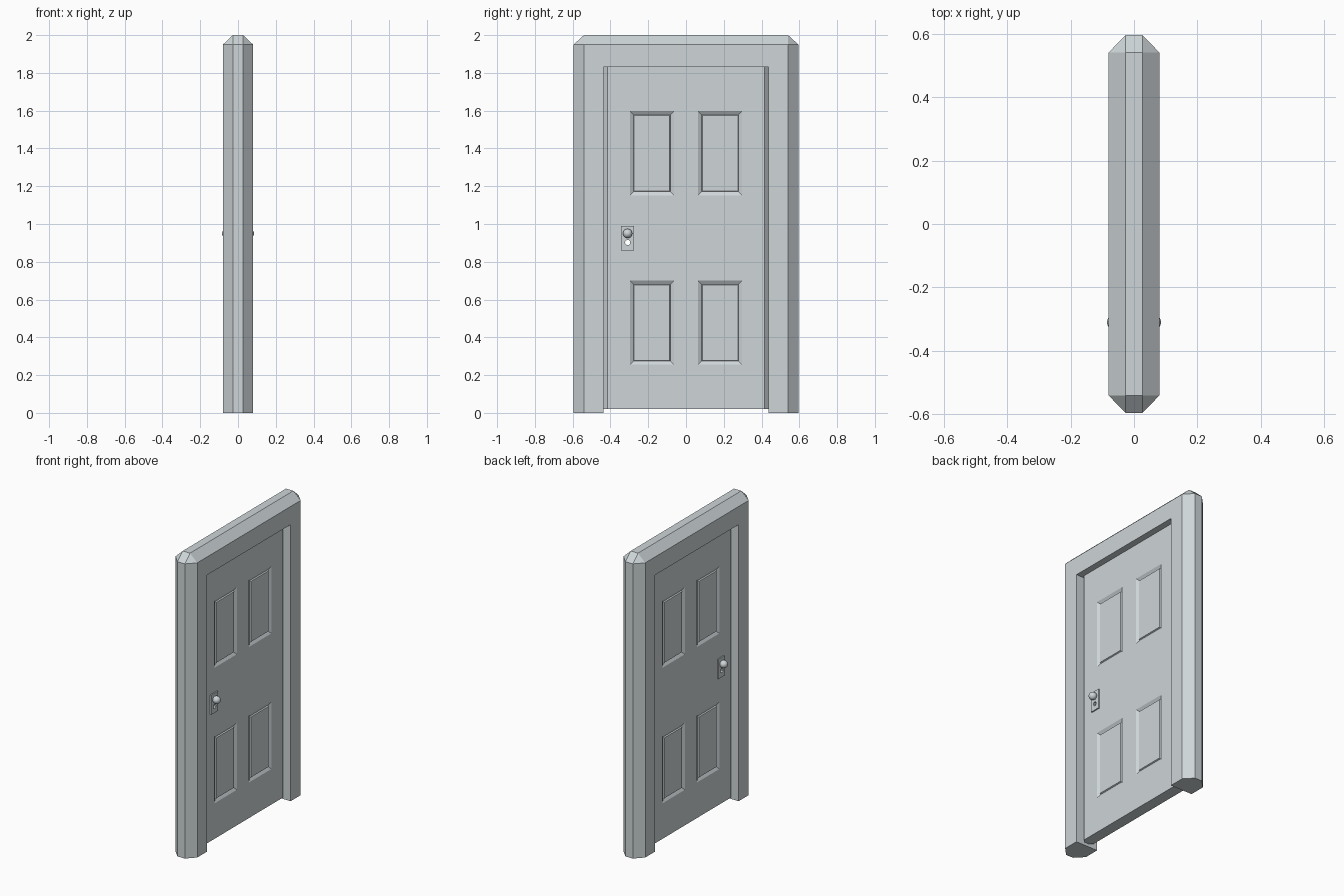
import bpy, bmesh, math
from mathutils import Matrix, Vector

if "Cube" in bpy.data.objects:
    bpy.data.objects.remove(bpy.data.objects["Cube"])


def material(name, rgb):
    m = bpy.data.materials.new(name)
    m.diffuse_color = (*rgb, 1)
    m.use_nodes = True
    m.node_tree.nodes["Principled BSDF"].inputs["Base Color"].default_value = m.diffuse_color
    return m


grey = material("pale_grey", (0.62, 0.67, 0.69))


def add_object(name, bm, smooth=False):
    bmesh.ops.recalc_face_normals(bm, faces=bm.faces[:])
    for f in bm.faces:
        f.smooth = smooth
    mesh = bpy.data.meshes.new(name)
    bm.to_mesh(mesh)
    bm.free()
    mesh.materials.append(grey)
    ob = bpy.data.objects.new(name, mesh)
    bpy.context.collection.objects.link(ob)
    return ob


def hull(points):
    bm = bmesh.new()
    for p in points:
        bm.verts.new(p)
    bmesh.ops.convex_hull(bm, input=bm.verts[:])
    bmesh.ops.dissolve_limit(bm, angle_limit=0.01, verts=bm.verts[:], edges=bm.edges[:])
    return bm


def box(name, lo, hi):
    return add_object(name, hull([(x, y, z) for x in (lo[0], hi[0])
                                  for y in (lo[1], hi[1]) for z in (lo[2], hi[2])]))


def cut(target, cutter):
    mod = target.modifiers.new("cut", 'BOOLEAN')
    mod.operation = 'DIFFERENCE'
    mod.solver = 'EXACT'
    mod.object = cutter
    cutter.hide_render = True
    cutter.hide_viewport = True
    cutter.display_type = 'WIRE'


OPEN_Y, OPEN_Z = 0.436, 1.83      # doorway half width and height
FACE_X = 0.037                    # door half thickness
LOCK_Y = -0.309

# Frame: block with chamfered outer edges, doorway cut out
pts = []
for sx in (-1, 1):
    for sy in (-1, 1):
        for x, y, z in ((0.08, 0.54, 0), (0.027, 0.595, 0), (0.08, 0.54, 1.95),
                        (0.027, 0.595, 1.95), (0.027, 0.54, 2)):
            pts.append((sx * x, sy * y, z))
frame = add_object("door_frame", hull(pts))
cut(frame, box("doorway_cutter", (-0.3, -OPEN_Y, -0.5), (0.3, OPEN_Y, OPEN_Z)))

# Door slab with chamfered side edges
bm = hull([(sx * x, sy * y, z) for sx in (-1, 1) for sy in (-1, 1) for z in (0.02, OPEN_Z)
           for x, y in ((FACE_X, OPEN_Y - 0.02), (FACE_X - 0.02, OPEN_Y))])
y_in, y_out = 0.064, 0.297
rows = ((0.255, 0.7), (1.152, 1.597))
planes = [((0, s * y, 0), (0, 1, 0)) for s in (-1, 1) for y in (y_in, y_out)]
planes += [((0, 0, z), (0, 0, 1)) for r in rows for z in r]
for co, no in planes:
    bmesh.ops.bisect_plane(bm, geom=bm.verts[:] + bm.edges[:] + bm.faces[:],
                           plane_co=co, plane_no=no)
bmesh.ops.recalc_face_normals(bm, faces=bm.faces[:])

# Four sunken panels with raised centres on both sides
panels = []
for f in bm.faces:
    c = f.calc_center_median()
    if abs(f.normal.x) > 0.9 and y_in < abs(c.y) < y_out and any(a < c.z < b for a, b in rows):
        panels.append(f)
bmesh.ops.inset_individual(bm, faces=panels, thickness=0.027, depth=-0.012)
bmesh.ops.inset_individual(bm, faces=panels, thickness=0.005, depth=0.008)
bmesh.ops.dissolve_limit(bm, angle_limit=0.01, verts=bm.verts[:], edges=bm.edges[:])
door = add_object("door", bm)

# Keyhole passing through the door and both plates
bm = bmesh.new()
bmesh.ops.create_cone(bm, cap_ends=True, segments=8, radius1=0.014, radius2=0.014, depth=0.4,
                      matrix=Matrix.Translation((0, LOCK_Y, 0.902)) @
                      Matrix.Rotation(math.pi / 2, 4, 'Y') @ Matrix.Rotation(math.pi / 8, 4, 'Z'))
keyhole = add_object("keyhole_cutter", bm)
cut(door, keyhole)

# Lock plates and knobs on both sides
for s, side in ((1, "right"), (-1, "left")):
    x0, x1 = sorted((s * (FACE_X - 0.004), s * (FACE_X + 0.008)))
    plate = box("lock_plate_" + side, (x0, LOCK_Y - 0.034, 0.86), (x1, LOCK_Y + 0.034, 0.99))
    cut(plate, keyhole)
    turn = Matrix.Rotation(math.pi / 2, 4, 'Y')
    bm = bmesh.new()
    bmesh.ops.create_uvsphere(bm, u_segments=20, v_segments=12, radius=0.025,
                              matrix=Matrix.Translation((s * 0.06, LOCK_Y, 0.95)) @ turn)
    add_object("knob_" + side, bm, smooth=True)
    bm = bmesh.new()
    bmesh.ops.create_cone(bm, cap_ends=True, segments=12, radius1=0.012, radius2=0.012, depth=0.03,
                          matrix=Matrix.Translation((s * 0.045, LOCK_Y, 0.95)) @ turn)
    add_object("knob_neck_" + side, bm)
